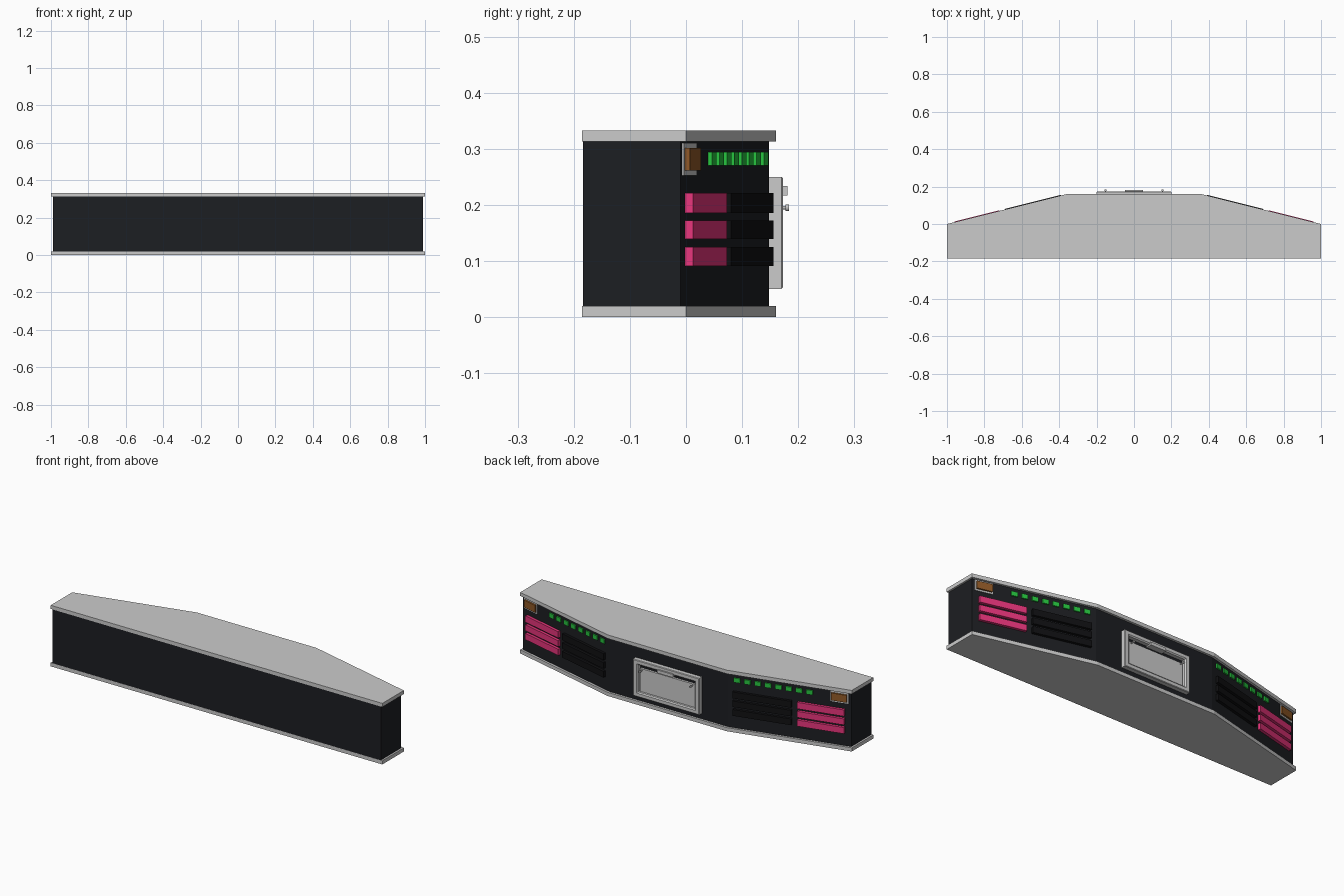
import bpy, bmesh
from mathutils import Vector

if "Cube" in bpy.data.objects:
    bpy.data.objects.remove(bpy.data.objects["Cube"])


def material(name, rgb):
    m = bpy.data.materials.new(name)
    m.diffuse_color = (*rgb, 1)
    m.use_nodes = True
    m.node_tree.nodes["Principled BSDF"].inputs["Base Color"].default_value = m.diffuse_color
    return m


BODY = material("body_black", (0.012, 0.013, 0.016))
VENT = material("vent_black", (0.005, 0.005, 0.006))
PINK = material("tail_pink", (0.8, 0.035, 0.2))
GREEN = material("marker_green", (0.02, 0.55, 0.05))
AMBER = material("amber", (0.28, 0.1, 0.02))

# Local axes of the angled rear face, starting at the outer plate corner
CORNER = Vector((1, 0, 0))
ALONG = Vector((-0.64, 0.16, 0)).normalized()
OUT = Vector((0.16, 0.64, 0)).normalized()


def finish(name, bm, mat=None, mirror=False):
    bmesh.ops.recalc_face_normals(bm, faces=bm.faces)
    mesh = bpy.data.meshes.new(name)
    bm.to_mesh(mesh)
    bm.free()
    ob = bpy.data.objects.new(name, mesh)
    bpy.context.collection.objects.link(ob)
    if mat:
        mesh.materials.append(mat)
    if mirror:
        ob.modifiers.new("mirror", "MIRROR")
    return ob


def prism(name, outline, z0, z1, mat=None):
    bm = bmesh.new()
    face = bm.faces.new([bm.verts.new((x, y, z0)) for x, y in outline])
    ext = bmesh.ops.extrude_face_region(bm, geom=[face])["geom"]
    bmesh.ops.translate(bm, vec=(0, 0, z1 - z0),
                        verts=[v for v in ext if isinstance(v, bmesh.types.BMVert)])
    return finish(name, bm, mat)


def add_box(bm, lo, hi, angled=False):
    new = bmesh.ops.create_cube(bm, size=1)["verts"]
    for v in new:
        p = [lo[i] + (hi[i] - lo[i]) * (v.co[i] + 0.5) for i in range(3)]
        # angled boxes use (distance along face, height, distance outward)
        v.co = CORNER + ALONG * p[0] + OUT * p[2] + Vector((0, 0, p[1])) if angled else Vector(p)


def boxes(name, items, mat=None, angled=False):
    bm = bmesh.new()
    for lo, hi in items:
        add_box(bm, lo, hi, angled)
    return finish(name, bm, mat, mirror=angled)


def ring(s0, s1, z0, z1, w, o0, o1):
    return [((s0, z0, o0), (s1, z0 + w, o1)), ((s0, z1 - w, o0), (s1, z1, o1)),
            ((s0, z0 + w, o0), (s0 + w, z1 - w, o1)), ((s1 - w, z0 + w, o0), (s1, z1 - w, o1))]


# Top and bottom plates with the black body between them
plate = [(-1, -0.185), (1, -0.185), (1, 0), (0.36, 0.16), (-0.36, 0.16), (-1, 0)]
body = [(-0.99, -0.184), (0.99, -0.184), (0.99, -0.01), (0.358, 0.148), (-0.358, 0.148), (-0.99, -0.01)]
prism("bottom_plate", plate, 0, 0.02)
prism("top_plate", plate, 0.313, 0.333)
prism("bumper_body", body, 0.02, 0.313, BODY)

# Three tail light bars and three dark vent bars on each side
rows = [(0.091, 0.125), (0.139, 0.172), (0.186, 0.221)]
boxes("tail_lights", [((0.041, a, -0.014), (0.289, b, 0.003)) for a, b in rows], PINK, True)
boxes("vent_bars", [((0.32, a, -0.014), (0.63, b, 0.003)) for a, b in rows], VENT, True)

# Row of eight small marker lights per side
boxes("marker_lights", [((0.211 + i * 0.0547, 0.27, -0.014), (0.244 + i * 0.0547, 0.294, -0.005))
                        for i in range(8)], GREEN, True)

# Amber corner lamp with its backing bezel
boxes("corner_lamp_bezel", [((0.02, 0.252, -0.014), (0.115, 0.31, -0.009))], None, True)
boxes("corner_lamp", [((0.028, 0.261, -0.01), (0.11, 0.301, 0.0))], AMBER, True)

# Number plate frame: bevelled hollow rectangle
bm = bmesh.new()
loops = []
for hx, hz, y in [(0.2, 0.1, 0.147), (0.2, 0.1, 0.17), (0.197, 0.097, 0.173),
                  (0.178, 0.08, 0.173), (0.172, 0.074, 0.168), (0.172, 0.074, 0.147)]:
    loops.append([bm.verts.new((sx * hx, y, 0.15 + sz * hz))
                  for sx, sz in [(-1, -1), (1, -1), (1, 1), (-1, 1)]])
for i in range(6):
    a, b = loops[i], loops[(i + 1) % 6]
    for j in range(4):
        k = (j + 1) % 4
        bm.faces.new((a[j], a[k], b[k], b[j]))
finish("number_plate_frame", bm)

# Blank plate, plate lamp and its housing
boxes("blank_plate", [((-0.165, 0.147, 0.078), (0.165, 0.16, 0.203))])
boxes("plate_lamp", [((-0.047, 0.147, 0.217), (0.047, 0.181, 0.234))])

# Plate bolts: thin shaft and round head
bm = bmesh.new()
for r, y0, y1 in [(0.003, 0.159, 0.178), (0.006, 0.177, 0.184)]:
    new = bmesh.ops.create_cone(bm, cap_ends=True, segments=12, radius1=r, radius2=r, depth=1)["verts"]
    for v in new:
        x, y, z = v.co
        v.co = Vector((0.153 + x, y0 + (y1 - y0) * (z + 0.5), 0.195 + y))
finish("plate_bolts", bm, mirror=True)
